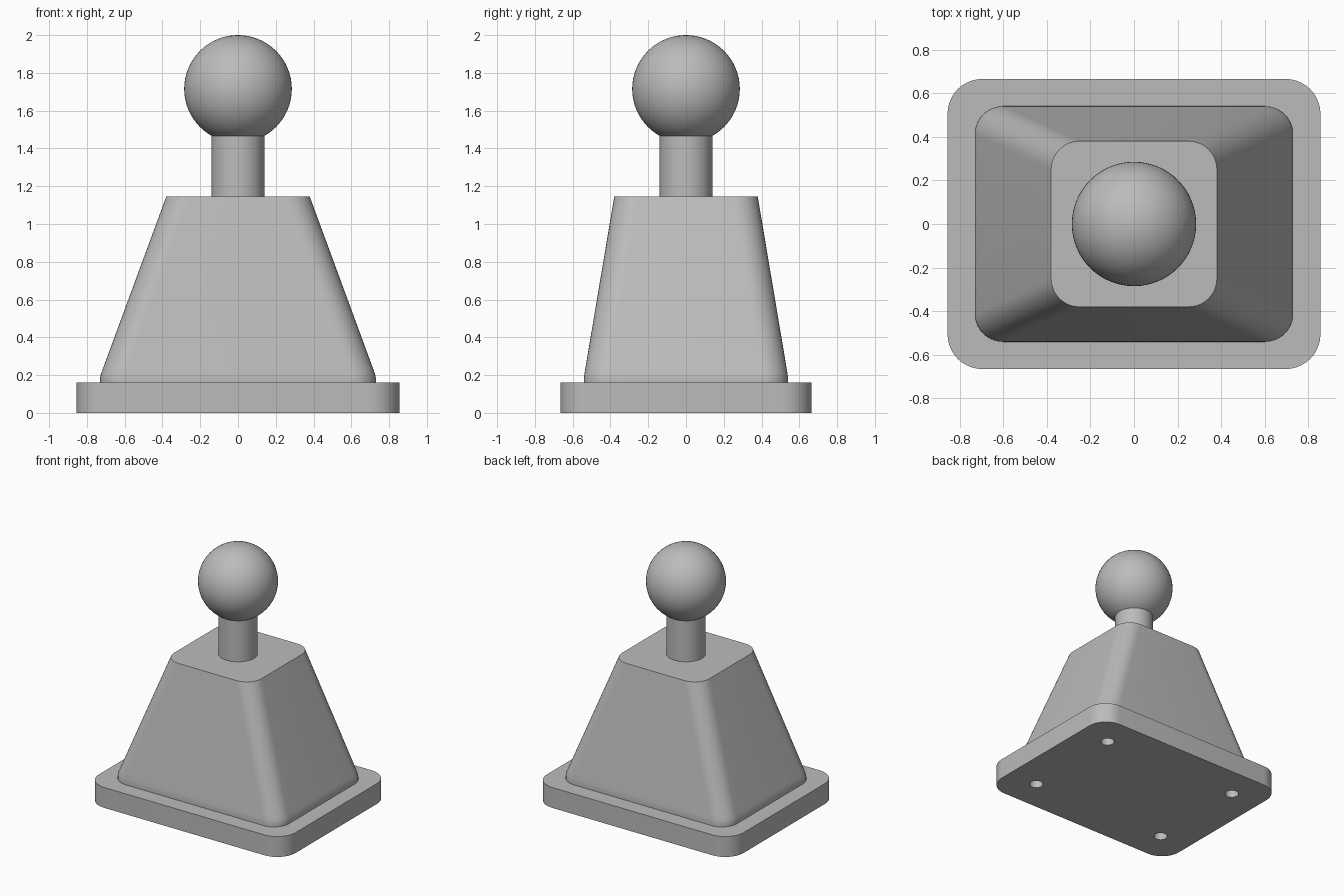
import bpy
import bmesh
import math

cube = bpy.data.objects.get("Cube")
if cube:
    bpy.data.objects.remove(cube, do_unlink=True)

grey = bpy.data.materials.new("plain grey")
grey.use_nodes = True
colour = (0.5, 0.5, 0.5, 1)
grey.diffuse_color = colour
grey.node_tree.nodes["Principled BSDF"].inputs["Base Color"].default_value = colour


def rounded_ring(bm, half_x, half_y, radius, z, steps=10):
    """Ring of vertices around a rectangle with rounded corners."""
    ring = []
    for corner, (sx, sy) in enumerate([(1, 1), (-1, 1), (-1, -1), (1, -1)]):
        for i in range(steps + 1):
            a = math.radians(90) * (corner + i / steps)
            ring.append(bm.verts.new((sx * (half_x - radius) + radius * math.cos(a),
                                      sy * (half_y - radius) + radius * math.sin(a), z)))
    return ring


def loft(name, sections):
    """Solid skinned through rounded rectangles, listed bottom to top."""
    bm = bmesh.new()
    rings = [rounded_ring(bm, *s) for s in sections]
    for low, high in zip(rings, rings[1:]):
        for i in range(len(low)):
            j = (i + 1) % len(low)
            bm.faces.new((low[i], low[j], high[j], high[i]))
    bm.faces.new(rings[0][::-1])
    bm.faces.new(rings[-1])
    mesh = bpy.data.meshes.new(name)
    bm.to_mesh(mesh)
    bm.free()
    obj = bpy.data.objects.new(name, mesh)
    bpy.context.collection.objects.link(obj)
    return obj


def finish(obj):
    obj.data.materials.append(grey)
    bpy.ops.object.select_all(action="DESELECT")
    obj.select_set(True)
    bpy.context.view_layer.objects.active = obj
    bpy.ops.object.shade_smooth_by_angle(angle=math.radians(35))


def cylinder(name, radius, bottom, top, x=0, y=0):
    bpy.ops.mesh.primitive_cylinder_add(vertices=48, radius=radius, depth=top - bottom,
                                        location=(x, y, (top + bottom) / 2))
    obj = bpy.context.object
    obj.name = name
    return obj


# Base plate with four screw holes hidden beneath the body
plate = loft("base_plate", [(0.855, 0.665, 0.16, 0), (0.855, 0.665, 0.16, 0.16)])
for sx in (-1, 1):
    for sy in (-1, 1):
        cutter = cylinder("screw_hole_cutter", 0.05, -0.1, 0.3, sx * 0.6, sy * 0.41)
        cut = plate.modifiers.new("screw hole", "BOOLEAN")
        cut.operation = "DIFFERENCE"
        cut.solver = "EXACT"
        cut.object = cutter
        cutter.hide_render = True
        cutter.hide_viewport = True

# Apply the holes so the cutters can go
bpy.context.view_layer.update()
evaluated = plate.evaluated_get(bpy.context.evaluated_depsgraph_get())
drilled = bpy.data.meshes.new_from_object(evaluated)
plate.modifiers.clear()
plate.data = drilled
for obj in [o for o in bpy.data.objects if o.name.startswith("screw_hole_cutter")]:
    bpy.data.objects.remove(obj, do_unlink=True)
drilled.materials.clear()
finish(plate)

# Tapered body with a short upright foot
body = loft("tapered_body", [(0.73, 0.54, 0.13, 0.16), (0.73, 0.54, 0.13, 0.185),
                             (0.726, 0.538, 0.13, 0.205), (0.715, 0.533, 0.13, 0.235),
                             (0.38, 0.38, 0.13, 1.145)])
finish(body)

# Stem and ball
finish(cylinder("stem", 0.14, 1.14, 1.5))
bpy.ops.mesh.primitive_uv_sphere_add(segments=64, ring_count=32, radius=0.285,
                                     location=(0, 0, 1.715))
ball = bpy.context.object
ball.name = "ball"
finish(ball)
